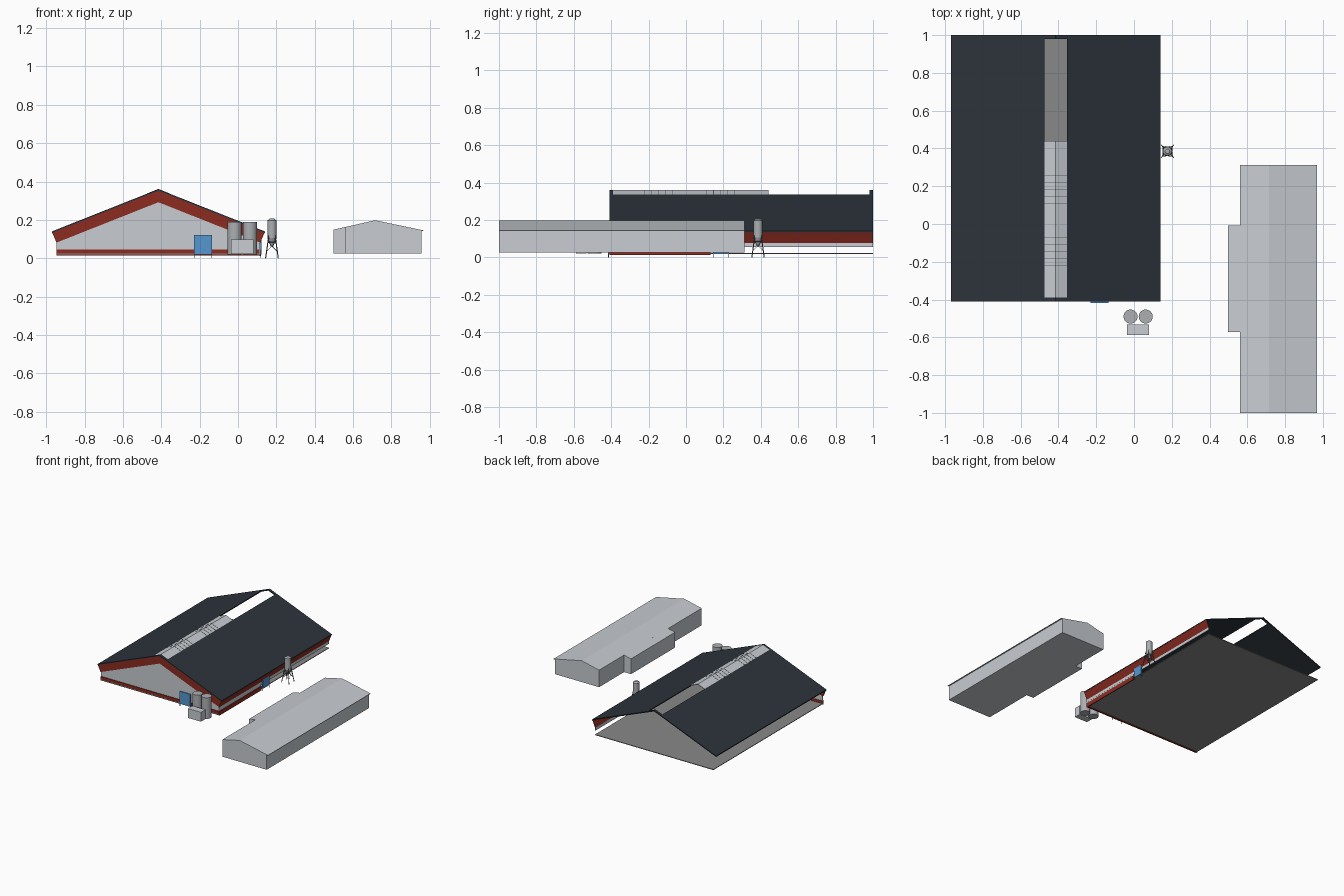
import bpy, bmesh, math
from mathutils import Vector

cube = bpy.data.objects.get("Cube")
if cube:
    bpy.data.objects.remove(cube, do_unlink=True)


def material(name, *rgb):
    linear = [((c / 255 + 0.055) / 1.055) ** 2.4 for c in rgb] + [1]
    m = bpy.data.materials.new(name)
    m.use_nodes = True
    m.diffuse_color = linear
    m.node_tree.nodes["Principled BSDF"].inputs["Base Color"].default_value = linear
    return m


LIGHT = material("light grey cladding", 200, 205, 210)
ROOF = material("slate roof", 44, 52, 59)
RED = material("barn red", 140, 43, 32)
BLUE = material("door blue", 86, 150, 208)
FLOOR = material("concrete", 138, 136, 136)
STEEL = material("dark steel", 95, 98, 102)
TANK = material("tank grey", 172, 176, 179)


def finish(name, bm, mat):
    bmesh.ops.recalc_face_normals(bm, faces=bm.faces)
    mesh = bpy.data.meshes.new(name)
    bm.to_mesh(mesh)
    bm.free()
    mesh.materials.append(mat)
    ob = bpy.data.objects.new(name, mesh)
    bpy.context.collection.objects.link(ob)
    return ob


def prism(name, profile, y0, y1, mat):
    """Extrude an x-z profile along y."""
    bm = bmesh.new()
    face = bm.faces.new([bm.verts.new((x, y0, z)) for x, z in profile])
    ext = bmesh.ops.extrude_face_region(bm, geom=[face])["geom"]
    bmesh.ops.translate(bm, vec=(0, y1 - y0, 0),
                        verts=[v for v in ext if isinstance(v, bmesh.types.BMVert)])
    return finish(name, bm, mat)


def box(name, x0, x1, y0, y1, z0, z1, mat):
    return prism(name, [(x0, z0), (x1, z0), (x1, z1), (x0, z1)], y0, y1, mat)


def tube(name, a, b, r1, r2, mat, sides=24):
    """Cylinder or cone between two points."""
    a, b = Vector(a), Vector(b)
    bpy.ops.mesh.primitive_cone_add(vertices=sides, radius1=r1, radius2=r2,
                                    depth=(b - a).length, location=(a + b) / 2)
    ob = bpy.context.object
    ob.name = name
    ob.rotation_euler = (b - a).to_track_quat("Z", "Y").to_euler()
    ob.data.materials.append(mat)
    if sides > 8:
        bpy.ops.object.shade_smooth_by_angle(angle=math.radians(35))
    return ob


# Barn layout
RIDGE, HALF, TOP, EAVE = -0.415, 0.555, 0.36, 0.14
SLOPE = (TOP - EAVE) / HALF
FRONT, BACK, SLOT = -0.41, 1.0, 0.06


def roof_z(d):
    return TOP - SLOPE * d


def chevron(half, lift, thick, inset=0.0):
    """Bent band following the roof slopes."""
    lo = half - inset
    return [(RIDGE - half, roof_z(half) + lift), (RIDGE, TOP + lift),
            (RIDGE + half, roof_z(half) + lift),
            (RIDGE + lo, roof_z(lo) + lift - thick), (RIDGE, TOP + lift - thick),
            (RIDGE - lo, roof_z(lo) + lift - thick)]


# Barn roof with a long opening along the ridge
for side, label in ((-1, "right"), (1, "left")):
    pts = [(RIDGE + side * d, roof_z(d) - t)
           for d, t in ((SLOT, 0), (HALF, 0), (HALF, 0.008), (SLOT, 0.008))]
    prism("roof_slope_" + label, pts, FRONT, BACK, ROOF)
prism("ridge_cap_front", chevron(SLOT, 0, 0.008), FRONT, -0.39, ROOF)
prism("ridge_cap_back", chevron(SLOT, 0, 0.008), 0.98, BACK, ROOF)

# Ridge skylight and its glazing bars
prism("ridge_skylight", chevron(SLOT, 0, 0.006), -0.39, 0.44, LIGHT)
for start in (-0.22, 0.11):
    for i in range(5):
        y = start + i * 0.037
        prism("skylight_bar", chevron(SLOT, 0.001, 0.003), y - 0.0015, y + 0.0015, STEEL)

# Floor slab
WEST, EAST = -0.945, 0.115
box("barn_floor", WEST, EAST, FRONT, BACK, 0.019, 0.024, FLOOR)

# Front gable wall, red verge board and red plinth
prism("front_gable_wall", [(WEST, 0.02), (EAST, 0.02), (EAST, 0.085),
                           (RIDGE, 0.295), (WEST, 0.085)], -0.403, -0.397, LIGHT)
prism("front_verge_board", chevron(HALF - 0.002, -0.008, 0.06, 0.022), -0.409, -0.396, RED)
box("front_plinth", WEST, EAST, -0.409, -0.395, 0.015, 0.046, RED)

# Side with red eave board, grey rail and short plinth
prism("side_eave_board", [(0.138, 0.134), (EAST, 0.078), (EAST - 0.004, 0.078),
                          (0.132, 0.134)], FRONT, BACK, RED)
box("side_rail", EAST - 0.004, EAST, FRONT, BACK, 0.056, 0.08, LIGHT)
box("side_wall", EAST - 0.004, EAST - 0.001, FRONT, 0.13, 0.02, 0.06, LIGHT)
box("side_plinth", EAST - 0.004, EAST + 0.003, FRONT, 0.13, 0.012, 0.046, RED)

# Blue doors with thin posts reaching the ground
box("front_door", -0.23, -0.135, -0.418, -0.41, 0.02, 0.12, BLUE)
box("side_door", EAST, EAST + 0.008, 0.145, 0.23, 0.02, 0.095, BLUE)
for x in (-0.23, -0.137):
    box("front_door_post", x, x + 0.002, -0.417, -0.411, 0, 0.02, STEEL)
for y in (0.145, 0.228):
    box("side_door_post", EAST + 0.002, EAST + 0.006, y, y + 0.002, 0, 0.02, STEEL)

# Pair of silos and the plant box in front of them
for x in (-0.018, 0.062):
    tube("silo", (x, -0.49, 0.02), (x, -0.49, 0.19), 0.037, 0.037, TANK, 32)
box("plant_box", -0.037, 0.08, -0.588, -0.532, 0.022, 0.098, LIGHT)

# Feed bin on splayed legs
CX, CY = 0.177, 0.385
tube("feed_bin", (CX, CY, 0.105), (CX, CY, 0.197), 0.024, 0.024, TANK)
tube("feed_bin_cap", (CX, CY, 0.197), (CX, CY, 0.206), 0.024, 0.012, TANK)
tube("feed_bin_hopper", (CX, CY, 0.06), (CX, CY, 0.105), 0.006, 0.024, TANK)
corners = [(-1, -1), (1, -1), (1, 1), (-1, 1)]


def leg_point(corner, z):
    spread = 0.033 - 0.14 * z
    return (CX + corner[0] * spread, CY + corner[1] * spread, z)


for i, corner in enumerate(corners):
    following = corners[(i + 1) % 4]
    tube("bin_leg", leg_point(corner, 0), leg_point(corner, 0.12), 0.0028, 0.0028, STEEL, 6)
    tube("bin_ring_rail", leg_point(corner, 0.085), leg_point(following, 0.085),
         0.002, 0.002, STEEL, 6)
    for a, b in ((0.035, 0.085), (0.085, 0.035)):
        tube("bin_brace", leg_point(corner, a), leg_point(following, b),
             0.0015, 0.0015, STEEL, 6)

# Second shed with low gable roof and a side bay under the same slope
BASE = 0.025
prism("shed", [(0.56, BASE), (0.957, BASE), (0.957, 0.143), (0.968, 0.141), (0.968, 0.145),
               (0.715, 0.198), (0.56, 0.163)], -1.0, 0.312, LIGHT)
prism("shed_side_bay", [(0.498, BASE), (0.562, BASE), (0.562, 0.1634), (0.498, 0.149)],
      -0.572, -0.008, LIGHT)
